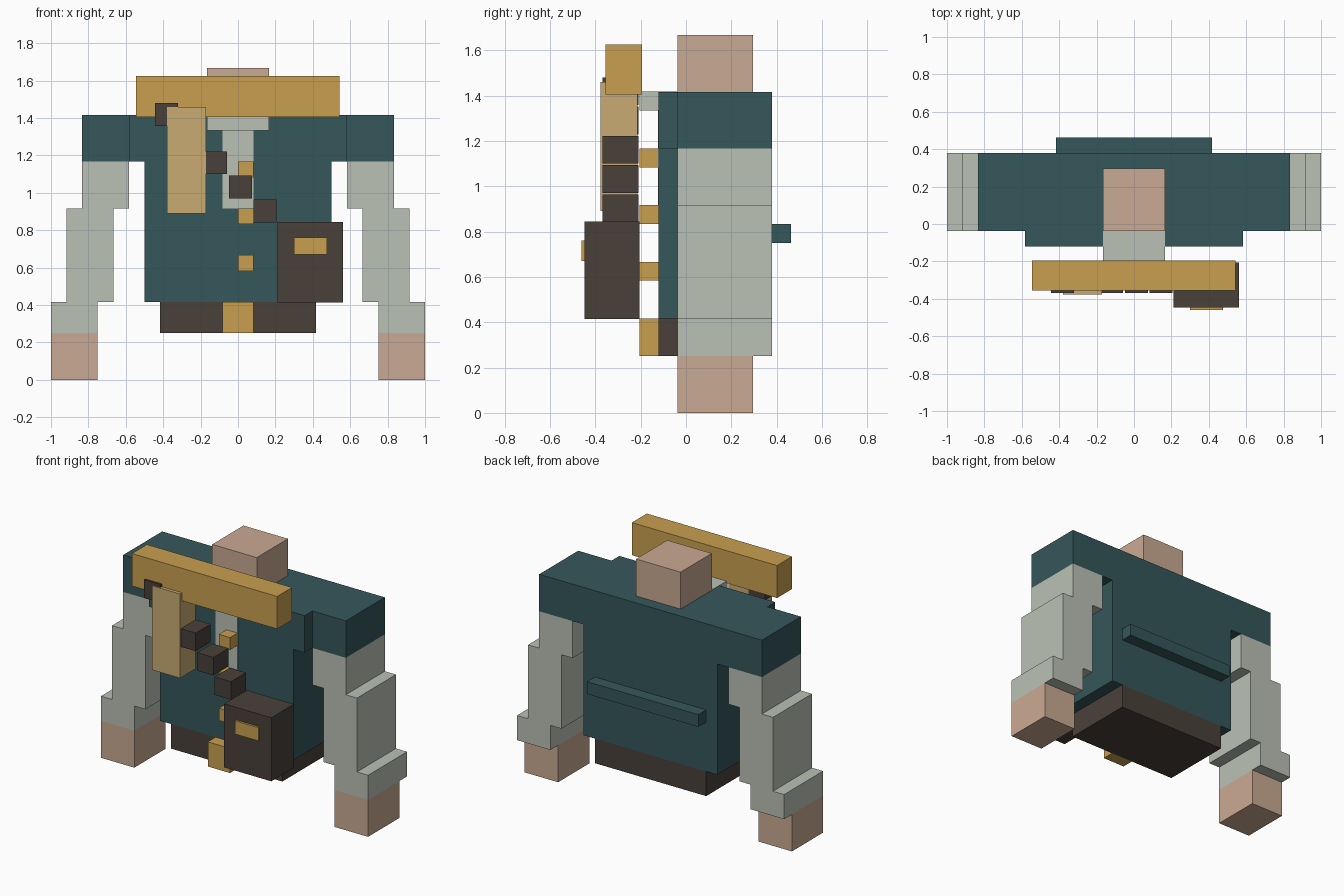
import bpy
import bmesh

if "Cube" in bpy.data.objects:
    bpy.data.objects.remove(bpy.data.objects["Cube"])

U = 1 / 12  # block size of the body grid


def linear(c):
    c /= 255
    return c / 12.92 if c <= 0.04045 else ((c + 0.055) / 1.055) ** 2.4


def material(name, *rgb):
    m = bpy.data.materials.new(name)
    col = [linear(c) for c in rgb] + [1]
    m.use_nodes = True
    m.diffuse_color = col
    bsdf = next(n for n in m.node_tree.nodes if n.type == 'BSDF_PRINCIPLED')
    bsdf.inputs["Base Color"].default_value = col
    return m


teal = material("teal_cloth", 53, 87, 91)
pale = material("pale_cloth", 187, 193, 182)
skin = material("skin", 202, 170, 147)
gold = material("gold", 201, 160, 80)
tan = material("tan", 202, 171, 115)
dark = material("dark_leather", 74, 64, 58)


def box(name, mat, x, y, z, s=1):
    """Box from (min, max) ranges along each axis, scaled by s."""
    bm = bmesh.new()
    bmesh.ops.create_cube(bm, size=1)
    for v in bm.verts:
        v.co = [s * (r[0] if c < 0 else r[1]) for c, r in zip(v.co, (x, y, z))]
    mesh = bpy.data.meshes.new(name)
    bm.to_mesh(mesh)
    bm.free()
    mesh.materials.append(mat)
    ob = bpy.data.objects.new(name, mesh)
    bpy.context.collection.objects.link(ob)
    return ob


def block(name, mat, x, y, z):
    """Box on the body grid; the grid is half a block off centre in y."""
    return box(name, mat, x, [v - 0.45 for v in y], z, U)


# Body
block("neck", skin, (-2, 2), (0, 4), (17, 20))
block("chest", teal, (-7, 7), (-1, 5), (14, 17))
block("torso", teal, (-6, 6), (-1, 5), (5, 14))
block("belt", dark, (-5, 5), (-1, 5), (3, 5))
block("back_strap", teal, (-5, 5), (5, 6), (9, 10))

# Shirt front and fastenings
block("collar", pale, (-2, 2), (-2, 0), (16, 17.02))
block("shirt_front", pale, (-1, 1), (-1.03, -0.97), (11, 16))
block("buckle", gold, (-1, 1), (-2, -1), (3, 5))
for i, z in enumerate((7, 10, 13)):
    block(f"button_{i + 1}", gold, (0, 1), (-2, -1), (z, z + 1))

# Arms, stepping outward towards the hands
arm_parts = (
    ("shoulder", teal, 7, 5, (14, 17)),
    ("upper_sleeve", pale, 7, 5, (11, 14)),
    ("lower_sleeve", pale, 8, 5, (5, 11)),
    ("cuff", pale, 9, 5, (3, 5)),
    ("hand", skin, 9, 4, (0, 3)),
)
for side, sign in (("left", 1), ("right", -1)):
    for part, mat, inner, back, z in arm_parts:
        x = sorted((sign * inner, sign * (inner + 3)))
        block(f"{side}_{part}", mat, x, (0, back), z)

# Gear held in front of the chest
box("gold_bar", gold, (-0.545, 0.542), (-0.355, -0.195), (1.405, 1.625))
box("tan_panel", tan, (-0.38, -0.17), (-0.377, -0.213), (0.89, 1.46))

# Diagonal strap of small cubes leading down to the pouch
for i in range(5):
    cx, cz, h = 0.145 - 0.132 * i, 0.903 + 0.129 * i, 0.061
    box(f"strap_cube_{i + 1}", dark, (cx - h, cx + h), (-0.369, -0.209), (cz - h, cz + h))
box("pouch", dark, (0.21, 0.562), (-0.447, -0.205), (0.415, 0.845))
box("pouch_clasp", gold, (0.3, 0.475), (-0.461, -0.44), (0.67, 0.76))
